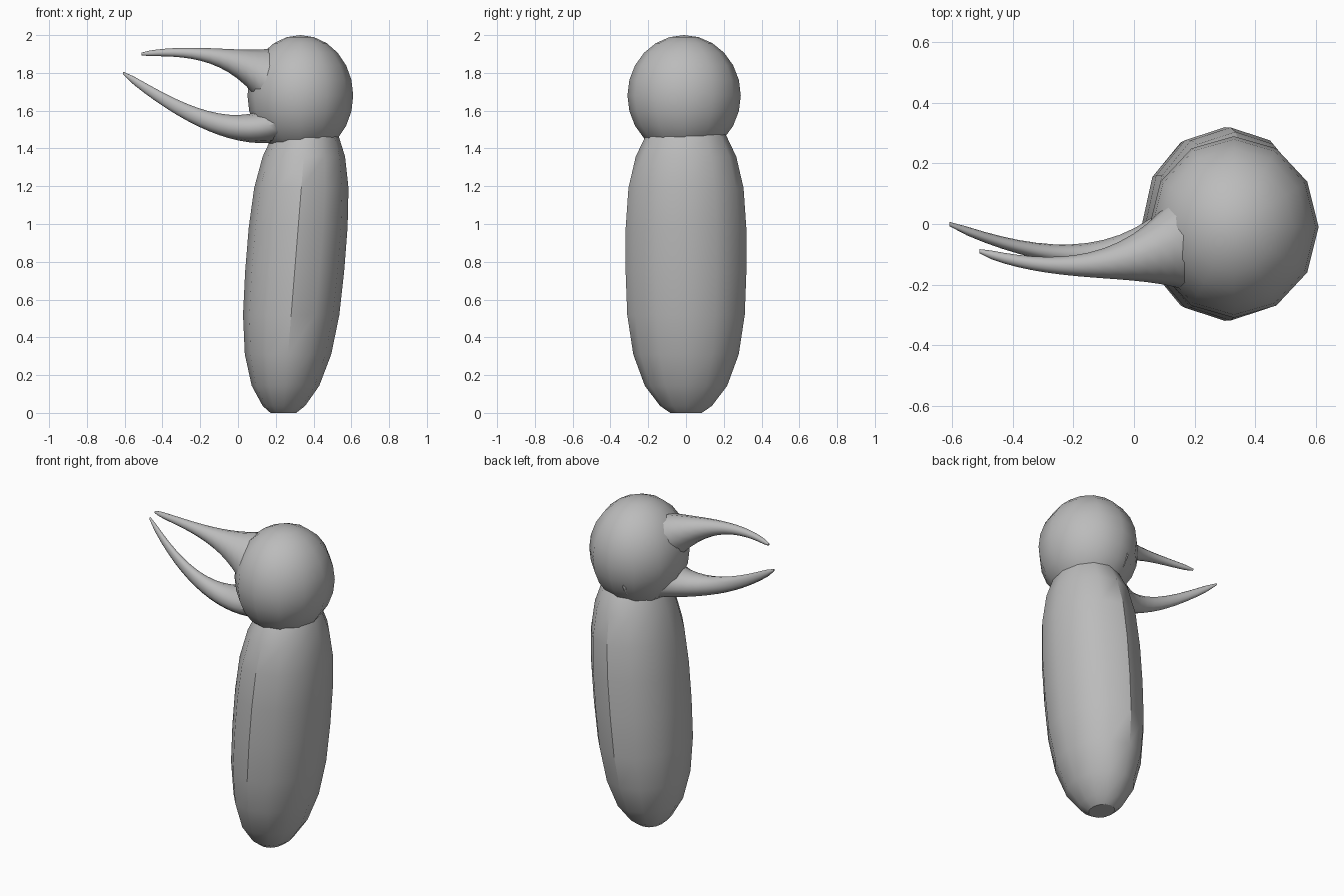
import bpy
import bmesh
from math import cos, sin, pi, sqrt, radians
from mathutils import Vector
from mathutils.geometry import interpolate_bezier

SIDES = 12

cube = bpy.data.objects.get("Cube")
if cube:
    bpy.data.objects.remove(cube)

grey = bpy.data.materials.new("plain grey")
grey.use_nodes = True
grey.diffuse_color = (0.5, 0.5, 0.5, 1)
grey.node_tree.nodes["Principled BSDF"].inputs["Base Color"].default_value = grey.diffuse_color


def finish(obj, angle):
    """Give the part its material and smooth it, keeping strong edges sharp."""
    obj.data.materials.append(grey)
    bpy.ops.object.select_all(action="DESELECT")
    obj.select_set(True)
    bpy.context.view_layer.objects.active = obj
    bpy.ops.object.shade_smooth_by_angle(angle=radians(angle))


def loft(name, rings, axis_u, axis_v, angle):
    """Skin a row of elliptical rings, each given as centre, radius u, radius v."""
    bm = bmesh.new()
    turns = [2 * pi * i / SIDES for i in range(SIDES)]
    loops = []
    for centre, radius_u, radius_v in rings:
        loops.append([
            bm.verts.new(centre + axis_u * radius_u * cos(turn) + axis_v * radius_v * sin(turn))
            for turn in turns
        ])
    for low, high in zip(loops, loops[1:]):
        for i in range(SIDES):
            bm.faces.new((low[i - 1], low[i], high[i], high[i - 1]))
    bm.faces.new(loops[0])
    bm.faces.new(loops[-1])
    bmesh.ops.recalc_face_normals(bm, faces=bm.faces)
    mesh = bpy.data.meshes.new(name)
    bm.to_mesh(mesh)
    bm.free()
    obj = bpy.data.objects.new(name, mesh)
    bpy.context.collection.objects.link(obj)
    finish(obj, angle)


def body_ring(height):
    """Barrel section: widest above the middle, leaning slightly sideways."""
    middle = 0.85
    reach = 0.87 if height < middle else 0.75
    depth = 0.32 * sqrt(1 - (abs(height - middle) / reach) ** 3)
    return Vector((0.24 + 0.08 * height, 0, height)), depth / 1.22, depth


def beak(name, controls, thickness, flare_width, flare_height):
    """Curved spike from a thin tip to a root that flares into the head."""
    steps = 16
    path = interpolate_bezier(*[Vector(point) for point in controls], steps + 1)
    rings = []
    for i, centre in enumerate(path):
        along = i / steps
        width = 0.007 + 0.03 * sqrt(along) + flare_width * along ** 4
        height = 0.007 + thickness * sqrt(along) + flare_height * along ** 4
        rings.append((centre, width, height))
    loft(name, rings, Vector((0, 1, 0)), Vector((0, 0, 1)), angle=50)


# Long body with a faceted foot, closing in to the neck
levels = 10
body_rings = [body_ring(0.75 * (1 - cos(pi * i / levels))) for i in range(levels + 1)]
loft("body", body_rings, Vector((1, 0, 0)), Vector((0, 1, 0)), angle=35)

# Rounded head
bpy.ops.mesh.primitive_uv_sphere_add(segments=SIDES, ring_count=SIDES, radius=1)
head = bpy.context.object
head.name = "head"
head.location = (0.33, -0.01, 1.68)
head.scale = (0.28, 0.3, 0.32)
finish(head, angle=50)

# Open beak: both halves sweep sideways from the head
beak("upper_beak",
     [(-0.51, -0.09, 1.9), (-0.3, -0.16, 1.92), (0, -0.17, 1.92), (0.22, 0, 1.7)],
     thickness=0.03, flare_width=0.2, flare_height=0.2)
beak("lower_beak",
     [(-0.61, 0, 1.8), (-0.3, -0.13, 1.58), (0, -0.15, 1.42), (0.26, 0, 1.56)],
     thickness=0.06, flare_width=0.22, flare_height=0.05)
